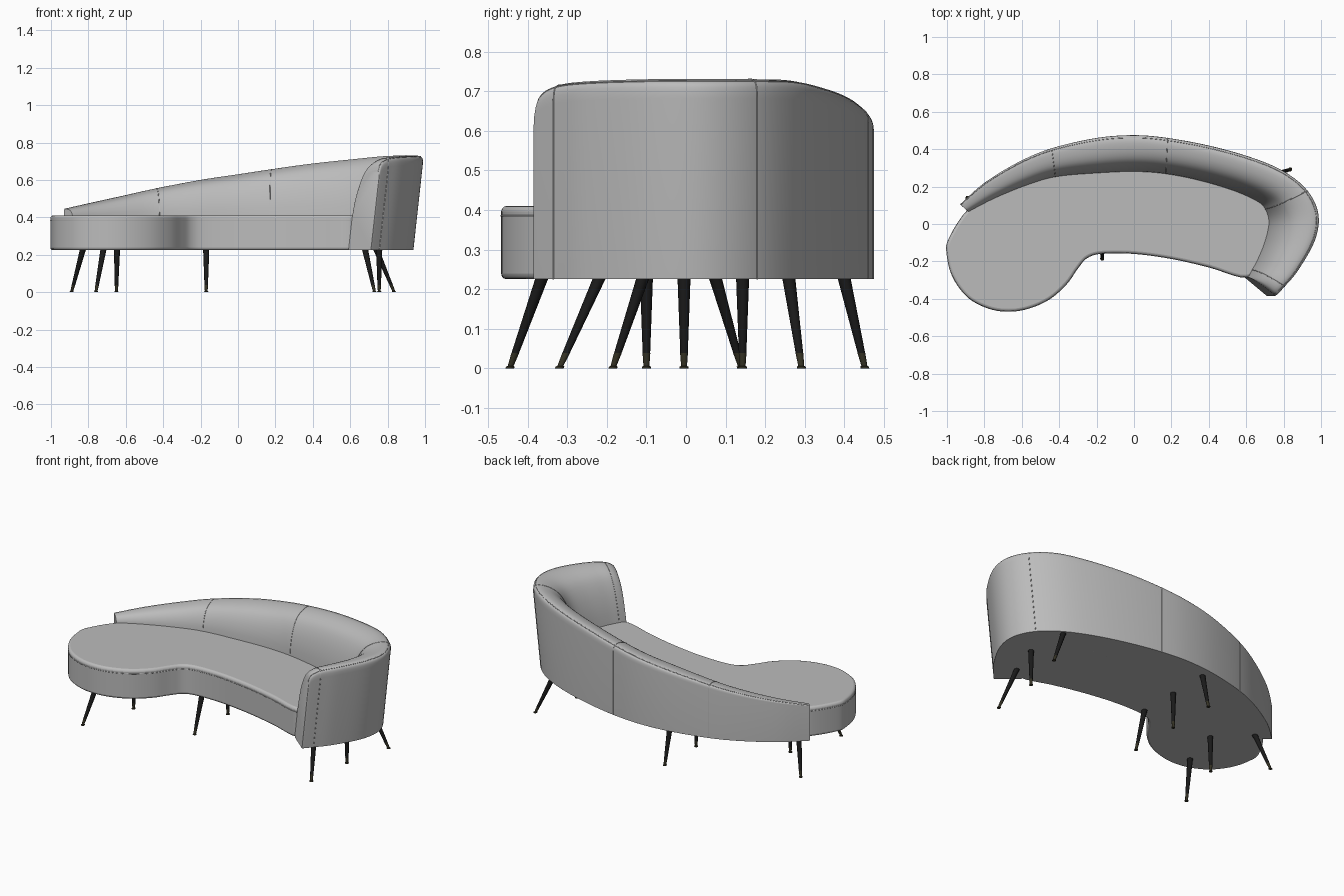
import bpy
import bmesh
import math
from mathutils import Vector

cube = bpy.data.objects.get("Cube")
if cube:
    bpy.data.objects.remove(cube, do_unlink=True)

BASE, SEAT = 0.225, 0.405


def material(name, rgb, rough):
    mat = bpy.data.materials.new(name)
    mat.use_nodes = True
    mat.diffuse_color = (*rgb, 1)
    shader = mat.node_tree.nodes["Principled BSDF"]
    shader.inputs["Base Color"].default_value = (*rgb, 1)
    shader.inputs["Roughness"].default_value = rough
    return mat


fabric = material("grey fabric", (0.5, 0.5, 0.5), 0.8)
black = material("black wood", (0.01, 0.01, 0.01), 0.5)
brass = material("dark brass", (0.035, 0.032, 0.018), 0.5)


def spline(points, steps, closed=False):
    """Smooth interpolation through points of any dimension."""
    pts = [Vector(p) for p in points]
    n = len(pts)
    pick = (lambda i: pts[i % n]) if closed else (lambda i: pts[max(0, min(n - 1, i))])
    out = []
    for i in range(n if closed else n - 1):
        a, b, c, d = (pick(i + k) for k in (-1, 0, 1, 2))
        for s in range(steps):
            t = s / steps
            out.append(b + (c - a) * t / 2 + (a * 2 - b * 5 + c * 4 - d) * t * t / 2
                       + (b * 3 - a - c * 3 + d) * t ** 3 / 2)
    return out if closed else out + [pts[-1]]


def loft(name, rings, mat, bevel=0):
    """Skin a row of closed rings and cap both ends."""
    bm = bmesh.new()
    rows = [[bm.verts.new(p) for p in ring] for ring in rings]
    for a, b in zip(rows, rows[1:]):
        for i in range(len(a)):
            j = (i + 1) % len(a)
            bm.faces.new((a[i], a[j], b[j], b[i]))
    bm.faces.new(rows[0])
    bm.faces.new(rows[-1])
    bmesh.ops.recalc_face_normals(bm, faces=bm.faces)
    mesh = bpy.data.meshes.new(name)
    bm.to_mesh(mesh)
    bm.free()
    obj = bpy.data.objects.new(name, mesh)
    bpy.context.collection.objects.link(obj)
    mesh.materials.append(mat)
    bpy.ops.object.select_all(action="DESELECT")
    obj.select_set(True)
    bpy.context.view_layer.objects.active = obj
    bpy.ops.object.shade_smooth_by_angle(angle=math.radians(40))
    if bevel:
        mod = obj.modifiers.new("soft edges", "BEVEL")
        mod.width, mod.segments = bevel, 3
        mod.limit_method, mod.angle_limit = "ANGLE", math.radians(50)
    return obj


def piping(name, points, closed=False):
    curve = bpy.data.curves.new(name, "CURVE")
    curve.dimensions = "3D"
    curve.bevel_depth, curve.bevel_resolution = 0.002, 1
    line = curve.splines.new("POLY")
    line.points.add(len(points) - 1)
    for target, p in zip(line.points, points):
        target.co = (*p, 1)
    line.use_cyclic_u = closed
    curve.materials.append(fabric)
    bpy.context.collection.objects.link(bpy.data.objects.new(name, curve))


# Backrest stations: outer x, y, inner x, y, height
stations = [
    (-.93, .105, -.885, .065, .445), (-.8, .22, -.75, .135, .475),
    (-.62, .33, -.58, .205, .515), (-.44, .405, -.42, .252, .555),
    (-.2, .46, -.2, .272, .6), (0, .475, 0, .28, .63),
    (.18, .46, .17, .268, .657), (.4, .42, .36, .23, .687),
    (.62, .36, .54, .175, .71), (.8, .285, .66, .12, .727),
    (.93, .18, .7, .08, .73), (.99, .05, .72, .01, .73),
    (.97, -.09, .7, -.09, .73), (.88, -.25, .66, -.19, .725),
    (.81, -.335, .63, -.245, .715), (.775, -.375, .615, -.275, .69),
    (.765, -.385, .61, -.285, .65)]

# Cross-section above the seat: share of thickness, share of height
profile = spline([(0, 0), (.04, .3), (.14, .6), (.3, .83), (.52, .95),
                  (.78, 1), (.93, .985), (.985, .94), (1, .85)], 3)
RIM = 18


def section(st):
    ox, oy, ix, iy, top = st
    lean = 0.055 * max(0, min(1, (ox - 0.2) / 0.55))

    def place(u, z):
        pivot = 0.4 + 0.32 * u
        return Vector((ix + (ox - ix) * u + lean * (z - pivot) / 0.5,
                       iy + (oy - iy) * u, z))
    crown = [place(u, SEAT + f * (top - SEAT)) for u, f in profile]
    return [place(0, BASE)] + crown + [place(1, BASE)]


# Backrest sweeping round into the arm
rings = [section(st) for st in spline(stations, 5)]
loft("backrest", rings, fabric, 0.008)
piping("backrest_rim_seam", [ring[RIM + 1] for ring in rings])
for label, index in (("low", 3), ("middle", 6), ("corner", 10), ("arm", 14)):
    piping("backrest_seam_" + label, section(stations[index])[1:])

# Kidney-shaped seat: front edge, then tucked under the backrest
front = [(-.99, -.08), (-1, -.16), (-.97, -.28), (-.89, -.39), (-.78, -.45),
         (-.67, -.467), (-.56, -.45), (-.45, -.4), (-.36, -.32), (-.3, -.235),
         (-.25, -.18), (-.17, -.157), (0, -.158), (.2, -.185), (.4, -.23),
         (.6, -.285)]
tuck = [(ix + (ox - ix) * 0.15, iy + (oy - iy) * 0.15)
        for ox, oy, ix, iy, h in reversed(stations[:-3])]
outline = spline(front + tuck, 5, closed=True)
loft("seat", [[(x, y, z) for x, y in outline] for z in (BASE, SEAT + 0.005)],
     fabric, 0.014)
piping("seat_seam", [(x, y, 0.385) for x, y in outline], closed=True)


def tube(name, top, foot, rows, mat):
    """Round tapered piece; rows hold height and radius."""
    rings = []
    for z, r in rows:
        c = Vector(foot).lerp(Vector(top), z / BASE)
        rings.append([(c.x + r * math.cos(a), c.y + r * math.sin(a), z)
                      for a in (k * math.tau / 16 for k in range(16))])
    loft(name, rings, mat)


# Splayed legs: top x, y and foot x, y
legs = {
    "left_front": (.68, -.22, .73, -.32), "left_centre": (.755, -.005, .755, -.005),
    "left_back": (.74, .26, .835, .292), "middle_front": (-.17, -.11, -.17, -.185),
    "middle_centre": (-.17, .143, -.17, .143), "middle_back": (-.17, .4, -.17, .452),
    "right_front": (-.72, -.365, -.76, -.445), "right_centre": (-.647, -.1, -.65, -.1),
    "right_back": (-.83, .075, -.89, .14)}
for label, (tx, ty, fx, fy) in legs.items():
    top, foot = (tx, ty), (fx, fy)
    tube("leg_" + label, top, foot, [(0.038, .0095), (BASE + 0.005, .0165)], black)
    tube("leg_tip_" + label, top, foot,
         [(0, .011), (.004, .011), (.006, .0075), (0.038, .0098)], brass)
